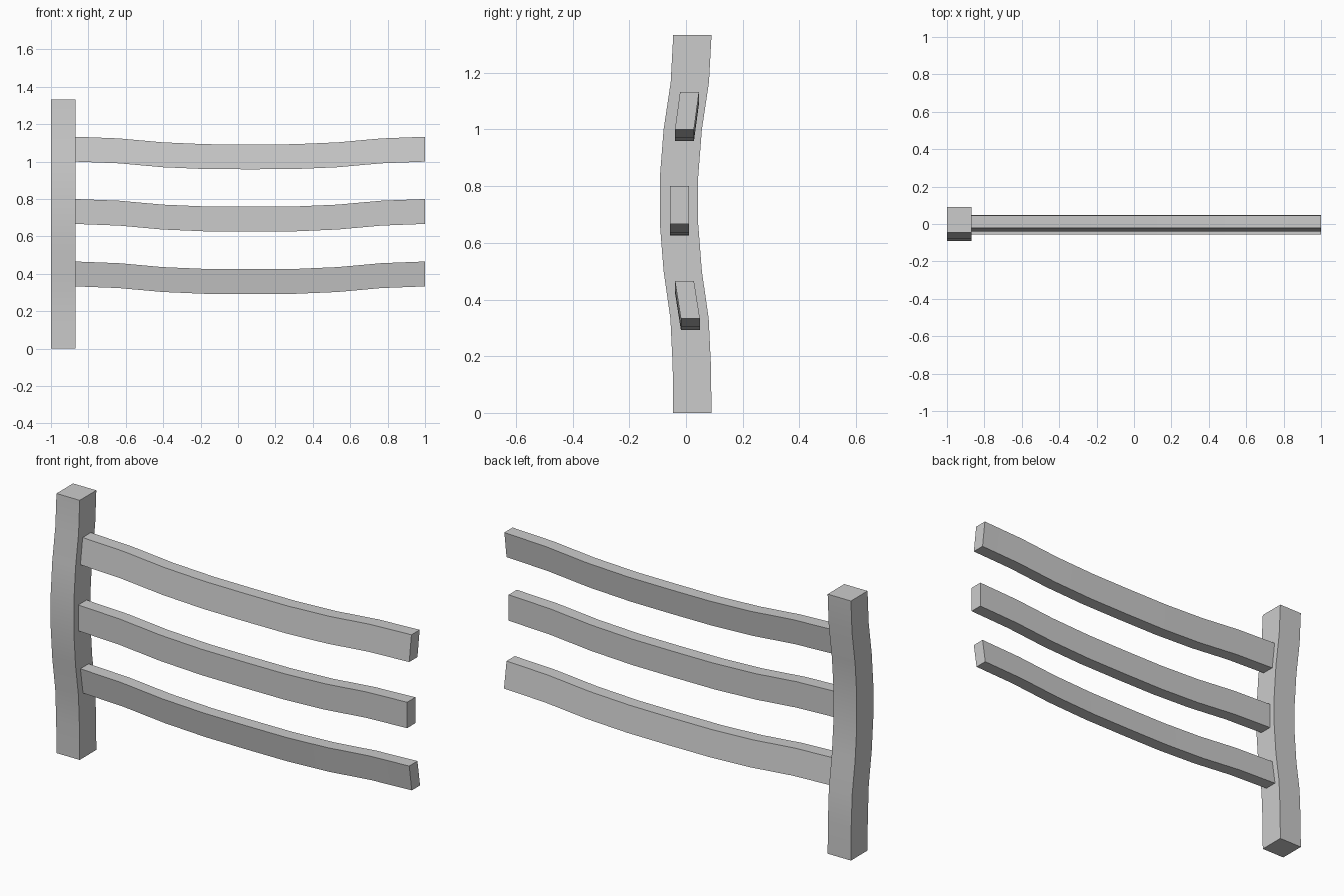
import bpy, bmesh, math
from mathutils import Vector

cube = bpy.data.objects.get("Cube")
if cube:
    bpy.data.objects.remove(cube, do_unlink=True)

grey = bpy.data.materials.new("plain grey")
grey.use_nodes = True
COLOUR = (0.6, 0.6, 0.6, 1)
grey.diffuse_color = COLOUR
grey.node_tree.nodes["Principled BSDF"].inputs["Base Color"].default_value = COLOUR


def sweep(name, section, offsets):
    """Extrude a four-cornered section through a list of offsets."""
    bm = bmesh.new()
    rings = [[bm.verts.new(Vector(p) + Vector(o)) for p in section] for o in offsets]
    n = len(section)
    for a, b in zip(rings, rings[1:]):
        for i in range(n):
            j = (i + 1) % n
            bm.faces.new((a[i], a[j], b[j], b[i]))
    bm.faces.new(rings[0])
    bm.faces.new(rings[-1])
    bmesh.ops.recalc_face_normals(bm, faces=bm.faces)
    mesh = bpy.data.meshes.new(name)
    bm.to_mesh(mesh)
    bm.free()
    mesh.materials.append(grey)
    obj = bpy.data.objects.new(name, mesh)
    bpy.context.collection.objects.link(obj)
    bpy.ops.object.select_all(action='DESELECT')
    obj.select_set(True)
    bpy.context.view_layer.objects.active = obj
    bpy.ops.object.shade_smooth_by_angle(angle=math.radians(30))


# Post, bowed towards the front at mid height
HEIGHT = 1.333
bow = [0, 0, -0.01, -0.034, -0.047, -0.047, -0.034, -0.01, 0]
bow[4] = -0.048
bow = [0, -0.002, -0.01, -0.034, -0.047, -0.047, -0.034, -0.009, 0]
sweep("post",
      [(-1, -0.045, 0), (-0.868, -0.045, 0), (-0.868, 0.09, 0), (-1, 0.09, 0)],
      [(0, y, HEIGHT * i / 8) for i, y in enumerate(bow)])

# Three sagging rails, the outer two leaning with the post
half_sag = [0, -0.009, -0.03, -0.04]
sag = half_sag + [-0.041] + half_sag[::-1]
START, END = -0.87, 1.0
THICK, TALL = 0.067, 0.133
for name, base, low_y, high_y in (("lower_rail", 0.333, -0.018, -0.039),
                                  ("middle_rail", 0.667, -0.056, -0.056),
                                  ("upper_rail", 1.0, -0.039, -0.021)):
    top = base + TALL
    section = [(0, low_y, base), (0, low_y + THICK, base),
               (0, high_y + THICK, top), (0, high_y, top)]
    sweep(name, section,
          [(START + (END - START) * i / 8, 0, z) for i, z in enumerate(sag)])
